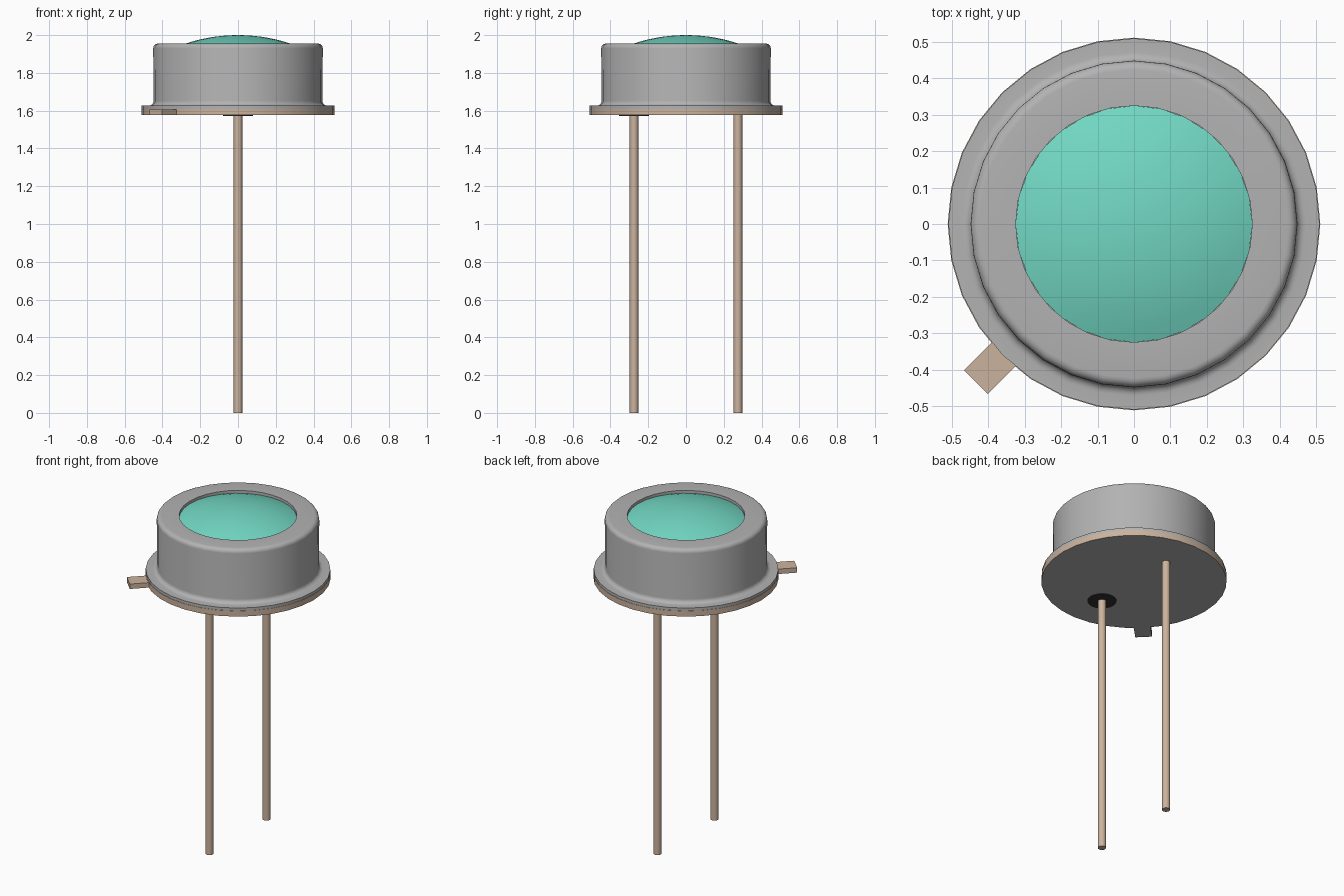
import bpy, bmesh, math
from mathutils import Matrix

cube = bpy.data.objects.get("Cube")
if cube:
    bpy.data.objects.remove(cube, do_unlink=True)


def material(name, rgb):
    m = bpy.data.materials.new(name)
    m.use_nodes = True
    m.diffuse_color = (*rgb, 1)
    m.node_tree.nodes["Principled BSDF"].inputs["Base Color"].default_value = (*rgb, 1)
    return m


GREY = material("can grey", (0.45, 0.45, 0.45))
TAN = material("lead tan", (0.60, 0.45, 0.34))
TEAL = material("lens teal", (0.17, 0.69, 0.55))
BLACK = material("insulator black", (0.03, 0.03, 0.03))


def finish(name, bm, mats):
    """Turn a bmesh into a smooth-by-angle object; downward faces take the second material."""
    bmesh.ops.recalc_face_normals(bm, faces=bm.faces)
    for f in bm.faces:
        f.material_index = 1 if len(mats) > 1 and f.normal.z < -0.9 else 0
    mesh = bpy.data.meshes.new(name)
    bm.to_mesh(mesh)
    bm.free()
    ob = bpy.data.objects.new(name, mesh)
    bpy.context.collection.objects.link(ob)
    for m in mats:
        mesh.materials.append(m)
    bpy.ops.object.select_all(action="DESELECT")
    ob.select_set(True)
    bpy.context.view_layer.objects.active = ob
    bpy.ops.object.shade_smooth_by_angle(angle=math.radians(35))
    return ob


def lathe(name, profile, mats, sides, centre=(0, 0)):
    """Spin a list of (radius, height) points round a vertical axis."""
    bm = bmesh.new()
    verts = [bm.verts.new((r, 0, z)) for r, z in profile]
    edges = [bm.edges.new(pair) for pair in zip(verts, verts[1:])]
    bmesh.ops.spin(bm, geom=verts + edges, axis=(0, 0, 1), cent=(0, 0, 0),
                   angle=2 * math.pi, steps=sides, use_duplicate=False)
    bmesh.ops.remove_doubles(bm, verts=bm.verts, dist=1e-5)
    bmesh.ops.translate(bm, verts=bm.verts, vec=(*centre, 0))
    return finish(name, bm, mats)


def arc(cr, cz, radius, start, end, steps=5):
    """Points of a rounded corner in the lathe profile."""
    angles = [math.radians(start + (end - start) * i / steps) for i in range(steps + 1)]
    return [(cr + radius * math.cos(a), cz + radius * math.sin(a)) for a in angles]


# Metal can: open top, rounded shoulder, filleted flange
can = [(0.325, 1.925), (0.325, 1.955)]
can += arc(0.424, 1.93, 0.025, 90, 0)
can += arc(0.472, 1.652, 0.025, 180, 270)
can += [(0.51, 1.627), (0.51, 1.61), (0.0, 1.61)]
lathe("can", can, [GREY], 32)

# Header disc: tan rim with grey underside
lathe("header", [(0, 1.61), (0.512, 1.61), (0.512, 1.576), (0, 1.576)], [TAN, GREY], 32)

# Domed window: spherical cap closed underneath
edge, low, top = 0.325, 1.938, 2.0
rise = top - low
sphere = (edge ** 2 + rise ** 2) / (2 * rise)
half = math.degrees(math.asin(edge / sphere))
dome = arc(0, top - sphere, sphere, 90, 90 - half, 8)
dome[0] = (0, top)
lathe("lens", dome + [(edge, 1.925), (0, 1.925)], [TEAL], 28)

# Two leads and the insulator round the front one
for name, y in (("front_lead", -0.275), ("back_lead", 0.275)):
    lathe(name, [(0, 1.59), (0.023, 1.59), (0.023, 0), (0, 0)], [TAN], 16, (0, y))
lathe("insulator", [(0, 1.58), (0.08, 1.58), (0.08, 1.572), (0, 1.572)], [BLACK], 24, (0, -0.275))

# Index tab on the front right of the rim
bm = bmesh.new()
bmesh.ops.create_cube(bm, size=1)
bmesh.ops.scale(bm, verts=bm.verts, vec=(0.145, 0.093, 0.03))
bmesh.ops.translate(bm, verts=bm.verts, vec=(0.5425, 0, 1.592))
bmesh.ops.rotate(bm, verts=bm.verts, cent=(0, 0, 0), matrix=Matrix.Rotation(math.radians(225), 3, "Z"))
finish("index_tab", bm, [TAN, GREY])
